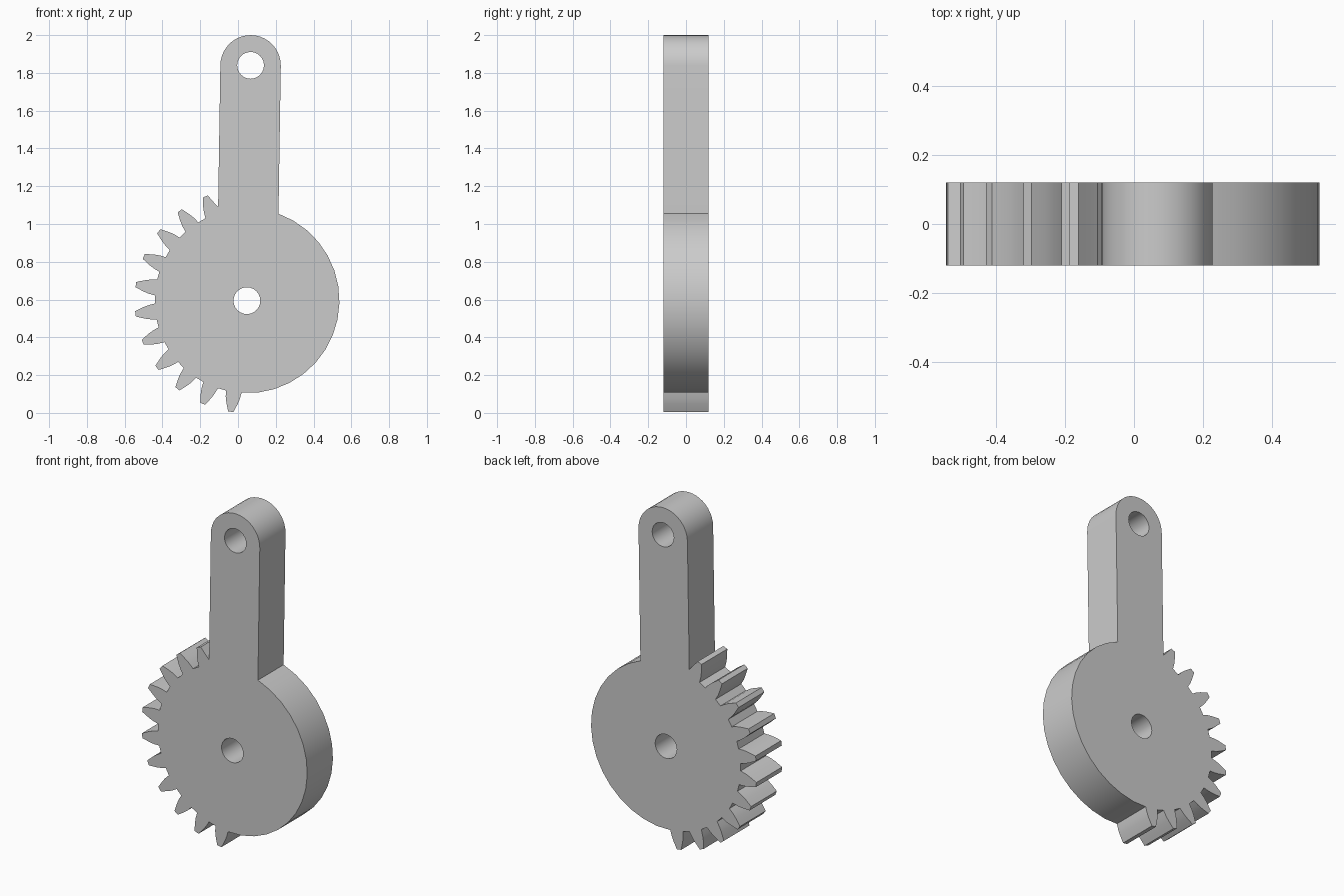
import bpy
import bmesh
from math import radians, degrees, sqrt, pi, asin, cos, sin
from mathutils import Matrix, Vector

cube = bpy.data.objects.get("Cube")
if cube:
    bpy.data.objects.remove(cube, do_unlink=True)

HUB = Vector((0.047, 0.594))
DISC_R = 0.49
ARM_HALF = 0.16
ARM_LEN = 1.246
ARM_ANGLE = 89.1          # direction of the arm from the hub, degrees
HOLE_R = 0.071
HALF_DEPTH = 0.12
TEETH = 11
FIRST_TOOTH = 111.75
PITCH = 15
# Tooth flank: radius and half width, root to tip
FLANK = [(0.488, 0.042), (0.52, 0.038), (0.547, 0.031), (0.575, 0.021), (0.594, 0.014)]


def polar(centre, radius, angle):
    a = radians(angle)
    return centre + Vector((cos(a), sin(a))) * radius


def arc(centre, radius, start, end, steps):
    return [polar(centre, radius, start + (end - start) * i / steps) for i in range(steps + 1)]


def foot_angle(radius):
    """Angle between the arm axis and its side at this radius."""
    return degrees(asin(ARM_HALF / radius))


# Rounded arm end, then down its side to the first tooth
arm_end = polar(HUB, ARM_LEN, ARM_ANGLE)
outline = arc(arm_end, ARM_HALF, ARM_ANGLE - 90, ARM_ANGLE + 90, 20)
outline.append(polar(HUB, 0.519, ARM_ANGLE + foot_angle(0.519)))

# Gear teeth down one side of the disc
for t in range(TEETH):
    mid = FIRST_TOOTH + t * PITCH
    rising = FLANK[2:] if t == 0 else FLANK
    outline += [polar(HUB, r, mid - degrees(w / r)) for r, w in rising]
    outline += [polar(HUB, r, mid + degrees(w / r)) for r, w in reversed(FLANK)]

# Plain round side of the disc, back up to the arm
last = FIRST_TOOTH + (TEETH - 1) * PITCH + degrees(FLANK[0][1] / FLANK[0][0])
outline += arc(HUB, DISC_R, last, 360 + ARM_ANGLE - foot_angle(DISC_R), 16)[1:]

# Filled, extruded profile with the two pin holes
curve = bpy.data.curves.new("profile", "CURVE")
curve.dimensions = "2D"
curve.fill_mode = "BOTH"
curve.extrude = HALF_DEPTH
for loop in (outline, arc(HUB, HOLE_R, 0, 345, 23), arc(arm_end, HOLE_R, 0, 345, 23)):
    spline = curve.splines.new("POLY")
    spline.points.add(len(loop) - 1)
    for point, co in zip(spline.points, loop):
        point.co = (co.x, co.y, 0, 1)
    spline.use_cyclic_u = True

lever = bpy.data.objects.new("gear_lever", curve)
bpy.context.collection.objects.link(lever)
bpy.ops.object.select_all(action="DESELECT")
lever.select_set(True)
bpy.context.view_layer.objects.active = lever
bpy.ops.object.convert(target="MESH")
lever = bpy.context.view_layer.objects.active
lever.name = "gear_lever"

# Stand upright and weld the caps to the sides
bm = bmesh.new()
bm.from_mesh(lever.data)
bm.transform(Matrix.Rotation(pi / 2, 4, "X"))
bmesh.ops.remove_doubles(bm, verts=bm.verts, dist=0.0005)
bmesh.ops.recalc_face_normals(bm, faces=bm.faces)
bm.to_mesh(lever.data)
bm.free()

# Plain grey
grey = bpy.data.materials.new("grey")
grey.use_nodes = True
colour = (0.6, 0.6, 0.6, 1)
grey.diffuse_color = colour
grey.node_tree.nodes["Principled BSDF"].inputs["Base Color"].default_value = colour
lever.data.materials.clear()
lever.data.materials.append(grey)
bpy.ops.object.shade_smooth_by_angle(angle=radians(25))
